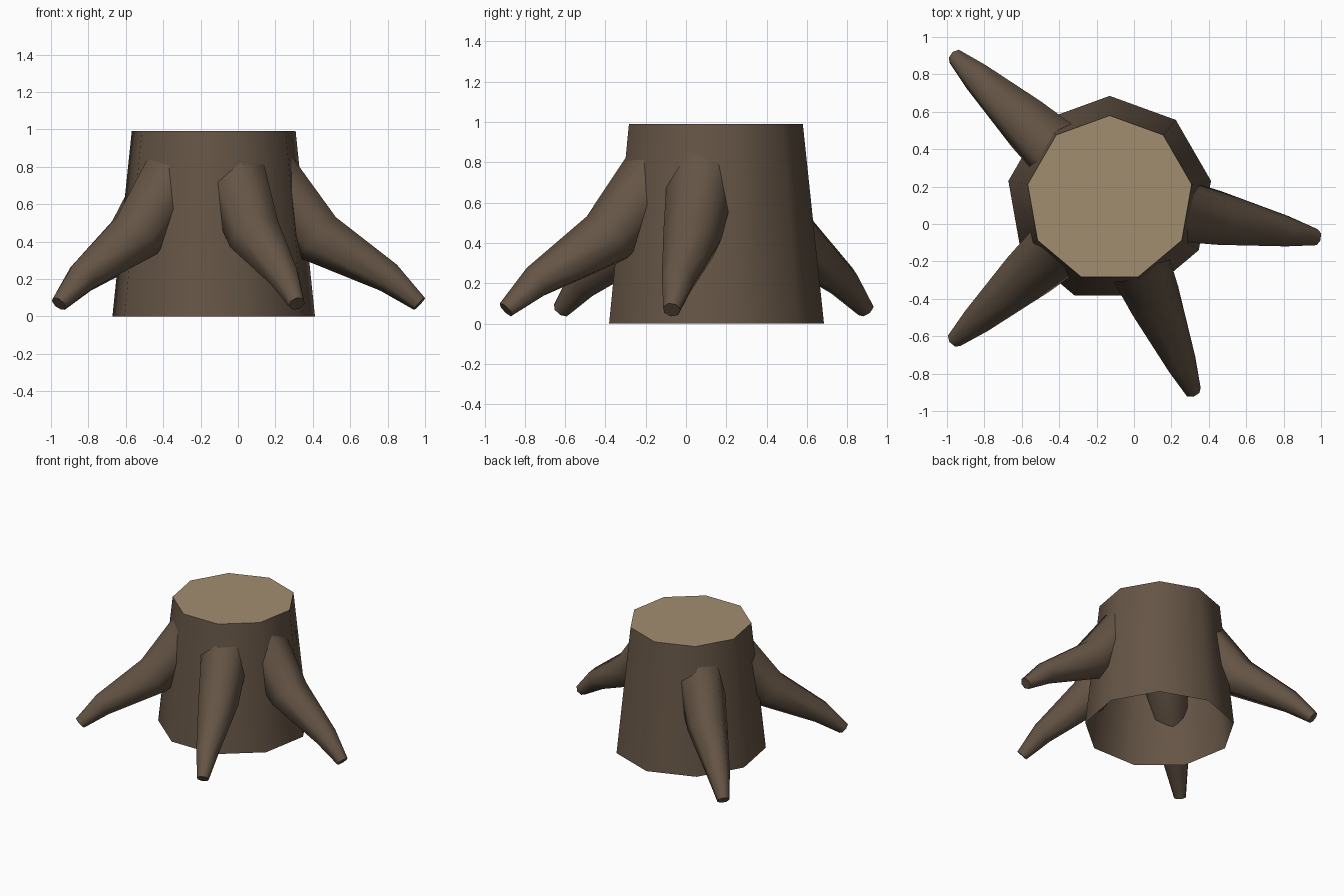
import bpy, bmesh
from math import sin, cos, radians, tau
from mathutils import Vector

if "Cube" in bpy.data.objects:
    bpy.data.objects.remove(bpy.data.objects["Cube"])

CENTRE = Vector((-0.13, 0.135, 0))


def material(name, rgb):
    mat = bpy.data.materials.new(name)
    mat.diffuse_color = (*rgb, 1)
    mat.use_nodes = True
    mat.node_tree.nodes["Principled BSDF"].inputs["Base Color"].default_value = mat.diffuse_color
    return mat


bark = material("bark", (0.13, 0.09, 0.06))
cut_wood = material("cut_wood", (0.36, 0.27, 0.16))


def loft(name, rings, cap_first, cap_last, cap_slot=0):
    """Skin a list of vertex rings, optionally closing the ends."""
    bm = bmesh.new()
    loops = [[bm.verts.new(p) for p in ring] for ring in rings]
    n = len(loops[0])
    for a, b in zip(loops, loops[1:]):
        for i in range(n):
            j = (i + 1) % n
            bm.faces.new((a[i], a[j], b[j], b[i])).smooth = True
    if cap_first:
        bm.faces.new(loops[0][::-1])
    if cap_last:
        bm.faces.new(loops[-1]).material_index = cap_slot
    mesh = bpy.data.meshes.new(name)
    bm.to_mesh(mesh)
    bm.free()
    mesh.materials.append(bark)
    mesh.materials.append(cut_wood)
    obj = bpy.data.objects.new(name, mesh)
    bpy.context.collection.objects.link(obj)
    bpy.ops.object.select_all(action='DESELECT')
    bpy.context.view_layer.objects.active = obj
    obj.select_set(True)
    bpy.ops.object.shade_smooth_by_angle(angle=radians(60))
    return obj


# Trunk: nine-sided tapered shell, open below, pale cut surface on top
trunk_rings = [[CENTRE + Vector((r * cos(a), r * sin(a), z))
                for a in (radians(90) + tau * i / 9 for i in range(9))]
               for r, z in ((0.55, 0), (0.445, 0.99))]
loft("trunk", trunk_rings, False, True, 1)

# Root sections: distance from trunk axis, height, radius, downward tilt
SECTIONS = [(0.30, 0.74, 0.18, 50), (0.575, 0.42, 0.15, 41),
            (0.955, 0.207, 0.085, 33), (1.12, 0.068, 0.045, 42)]


def root(name, heading):
    h = radians(heading)
    out = Vector((cos(h), sin(h), 0))
    side = Vector((-sin(h), cos(h), 0))
    rings = []
    for dist, z, r, tilt in SECTIONS:
        t = radians(tilt)
        up = out * sin(t) + Vector((0, 0, cos(t)))
        mid = CENTRE + out * dist + Vector((0, 0, z))
        rings.append([mid + r * (side * cos(tau * i / 7) + up * sin(tau * i / 7))
                      for i in range(7)])
    loft(name, rings, True, True)


# Four roots spreading from the trunk
for name, heading in (("right_root", -10.6), ("front_root", -66.6),
                      ("front_left_root", -137.7), ("back_left_root", 137.4)):
    root(name, heading)
